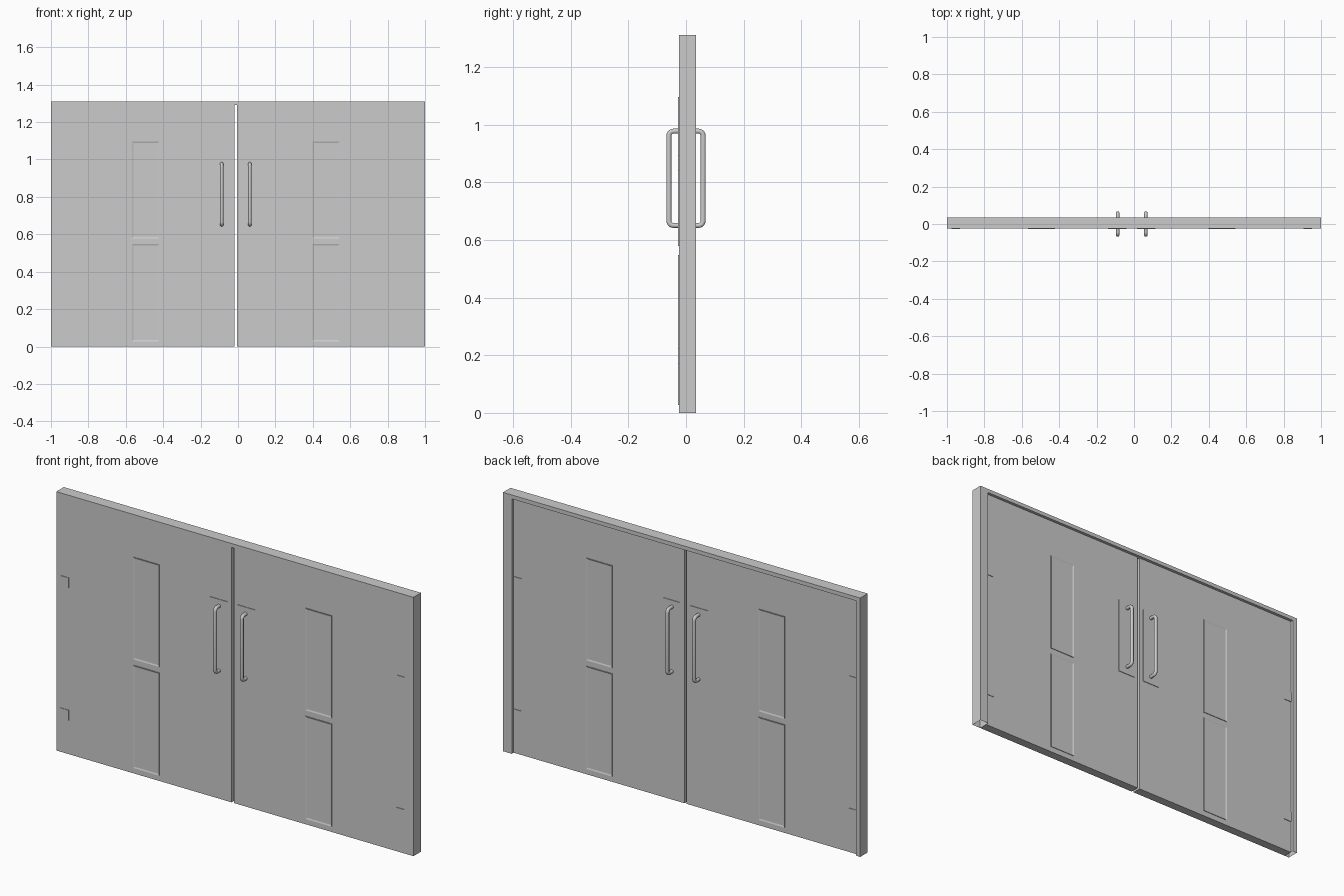
import bpy, bmesh
from math import sin, cos, pi, radians
from mathutils import Vector

if "Cube" in bpy.data.objects:
    bpy.data.objects.remove(bpy.data.objects["Cube"])

grey = bpy.data.materials.new("plain_grey")
grey.use_nodes = True
GREY = (0.6, 0.6, 0.6, 1)
grey.diffuse_color = GREY
grey.node_tree.nodes["Principled BSDF"].inputs["Base Color"].default_value = GREY

TOP, DOOR_TOP = 1.31, 1.29
FRONT, DOOR_BACK, FRAME_BACK = -0.025, 0.02, 0.035
MID = -0.012            # centre of the pair of doors
HALF = 0.963            # half width of the opening
PROUD = 0.003           # how far fittings stand off the door


def finish(bm, name):
    bmesh.ops.recalc_face_normals(bm, faces=bm.faces)
    mesh = bpy.data.meshes.new(name)
    bm.to_mesh(mesh)
    bm.free()
    mesh.materials.append(grey)
    obj = bpy.data.objects.new(name, mesh)
    bpy.context.collection.objects.link(obj)
    return obj


def box(name, x, y, z, rim=0):
    """Box from three ranges; a rim sinks the middle of the front and back."""
    bm = bmesh.new()
    bmesh.ops.create_cube(bm, size=1)
    lo, hi = (Vector(p) for p in zip(x, y, z))
    for v in bm.verts:
        v.co = (lo + hi) / 2 + v.co * Vector([abs(d) for d in hi - lo])
    if rim:
        bm.normal_update()
        faces = [f for f in bm.faces if abs(f.normal.y) > 0.9]
        bmesh.ops.inset_individual(bm, faces=faces, thickness=rim)
        for f in faces:
            shift = -f.normal.y * (PROUD - 0.0005)
            bmesh.ops.translate(bm, verts=f.verts, vec=(0, shift, 0))
    return finish(bm, name)


# Door frame: two jambs and a head in one piece, hollow at the feet
bm = bmesh.new()
a, b = MID - HALF, MID + HALF
outline = [(-1, 0), (-1, TOP), (1, TOP), (1, 0),
           (b, 0), (b, DOOR_TOP), (a, DOOR_TOP), (a, 0)]
face = bm.faces.new([bm.verts.new((x, FRONT, z)) for x, z in outline])
ext = bmesh.ops.extrude_face_region(bm, geom=[face])["geom"]
bmesh.ops.translate(bm, verts=[v for v in ext if isinstance(v, bmesh.types.BMVert)],
                    vec=(0, FRAME_BACK - FRONT, 0))
feet = [f for f in bm.faces if all(v.co.z < 0.001 for v in f.verts)]
bmesh.ops.delete(bm, geom=feet, context="FACES_ONLY")
finish(bm, "door_frame")


def handle(name, x, side):
    """Round pull bar bent towards one side of the door."""
    reach, low, high, r = side * 0.0595, 0.65, 0.977, 0.016
    root = DOOR_BACK if side > 0 else FRONT
    path = [(root, low)]
    for centre_z, start in ((low + r, -pi / 2), (high - r, 0)):
        for i in range(6):
            t = start + i * pi / 10
            path.append((reach - side * r + side * r * cos(t), centre_z + r * sin(t)))
    path.append((root, high))
    curve = bpy.data.curves.new(name, "CURVE")
    curve.dimensions = "3D"
    curve.bevel_depth = 0.009
    curve.bevel_resolution = 3
    spline = curve.splines.new("POLY")
    spline.points.add(len(path) - 1)
    for p, (y, z) in zip(spline.points, path):
        p.co = (x, y, z, 1)
    curve.materials.append(grey)
    obj = bpy.data.objects.new(name, curve)
    bpy.context.collection.objects.link(obj)
    bpy.ops.object.select_all(action="DESELECT")
    obj.select_set(True)
    bpy.context.view_layer.objects.active = obj
    bpy.ops.object.convert(target="MESH")
    bpy.ops.object.shade_smooth_by_angle(angle=radians(40))


# Both doors with their fittings, mirrored about the gap
through = (FRONT - PROUD, DOOR_BACK + PROUD)
for side, s in (("left", 1), ("right", -1)):
    def span(p, q):
        return sorted((MID + s * p, MID + s * q))

    box(side + "_door", span(0.006, HALF), (FRONT, DOOR_BACK), (0, DOOR_TOP))
    box(side + "_upper_window", span(0.41, 0.555), through, (0.578, 1.095), rim=0.01)
    box(side + "_lower_window", span(0.41, 0.555), through, (0.028, 0.548), rim=0.01)
    box(side + "_handle_plate", span(0.028, 0.126), through, (0.61, 1.01))
    for level, z in (("lower", 0.17), ("upper", 0.84)):
        box(f"{side}_{level}_hinge", span(0.918, HALF), through, (z, z + 0.053))
    for place, d in (("front", -1), ("back", 1)):
        handle(f"{side}_{place}_handle", MID + s * 0.075, d)
